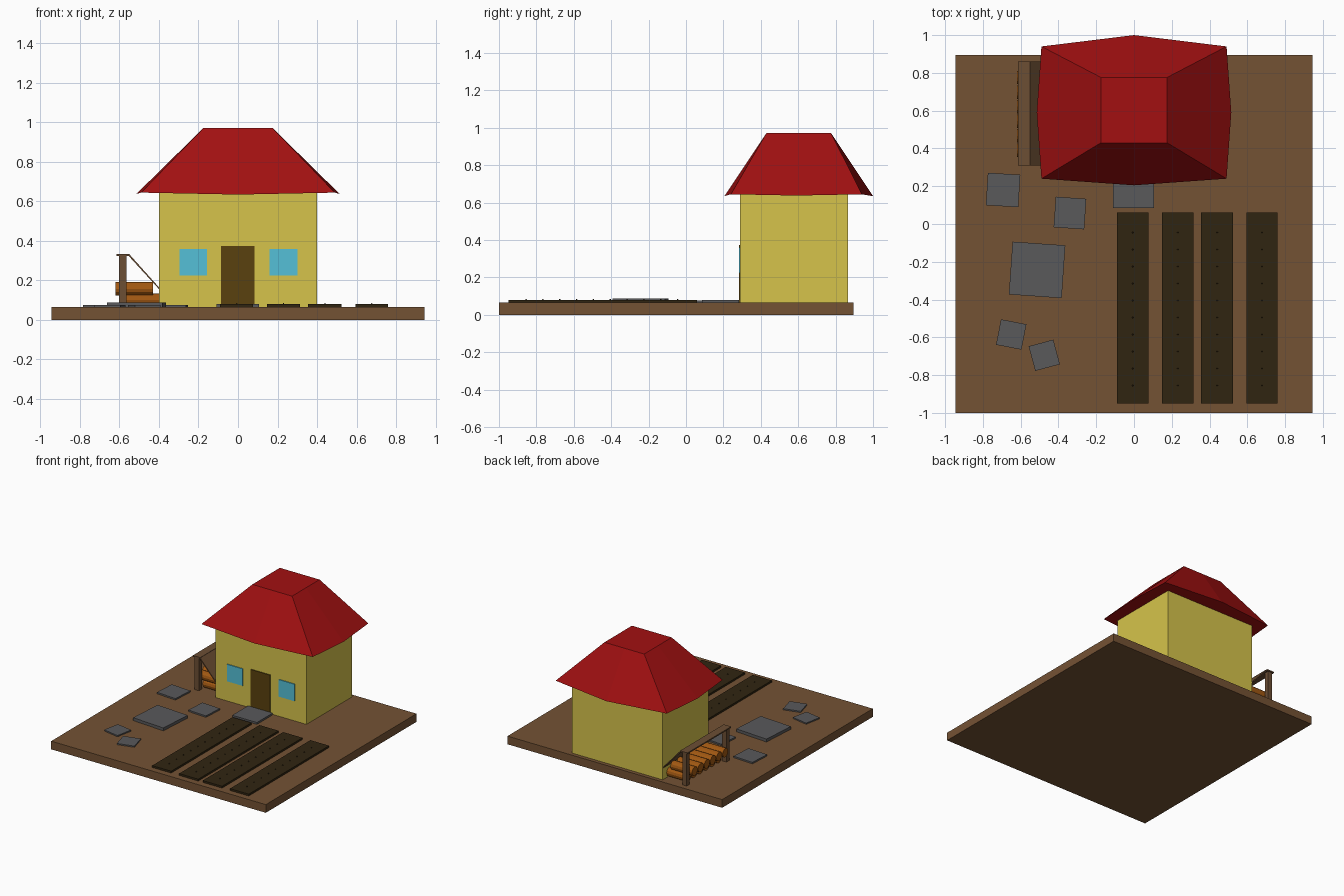
import bpy, bmesh, math
from mathutils import Matrix

if "Cube" in bpy.data.objects:
    bpy.data.objects.remove(bpy.data.objects["Cube"])

def mat(name, r, g, b):
    m = bpy.data.materials.new(name)
    m.diffuse_color = (r, g, b, 1)
    m.use_nodes = True
    m.node_tree.nodes["Principled BSDF"].inputs["Base Color"].default_value = m.diffuse_color
    return m

EARTH = mat("earth", .175, .085, .034)
WALL = mat("yellow plaster", .67, .55, .07)
ROOF = mat("red roof", .36, .0052, .0056)
DOOR = mat("dark wood", .10, .053, .0044)
GLASS = mat("blue glass", .09, .53, .68)
SOIL = mat("dark soil", .03, .018, .0056)
STONE = mat("grey stone", .10, .10, .105)
LOG = mat("orange log", .36, .098, .006)
TIMBER = mat("timber", .15, .077, .034)

def finish(bm, name, material):
    bmesh.ops.recalc_face_normals(bm, faces=bm.faces)
    me = bpy.data.meshes.new(name)
    bm.to_mesh(me)
    bm.free()
    me.materials.append(material)
    ob = bpy.data.objects.new(name, me)
    bpy.context.collection.objects.link(ob)
    return ob

def box(name, material, x, y, z, turn=0):
    """Box from (min, max) ranges, optionally turned about its own centre."""
    bm = bmesh.new()
    bmesh.ops.create_cube(bm, size=1)
    bm.transform(Matrix.Diagonal((x[1] - x[0], y[1] - y[0], z[1] - z[0], 1)))
    ob = finish(bm, name, material)
    ob.location = [(a + b) / 2 for a, b in (x, y, z)]
    ob.rotation_euler.z = math.radians(turn)
    return ob

G = 0.065  # ground level

# Ground slab and house body
box("ground", EARTH, (-.945, .945), (-1, .895), (0, G))
box("house_walls", WALL, (-.4, .4), (.29, .865), (G - .01, .643))

# Hipped roof: eaves bow outwards at the middle of each side
eaves = [(-.49, .24, .645), (0, .205, .635), (.49, .24, .645), (.515, .59, .638),
         (.49, .94, .645), (0, 1.0, .635), (-.49, .94, .645), (-.515, .59, .638)]
bm = bmesh.new()
low = [bm.verts.new(p) for p in eaves]
top = []
for i, (x, y, z) in enumerate(eaves):
    sx, sy = (x > .1) - (x < -.1), (y > .65) - (y < .55)
    top.append(bm.verts.new((sx * .175, .603 + sy * .173, .972)))
for i in range(8):
    j = (i + 1) % 8
    bm.faces.new((low[i], low[j], top[j], top[i]))
bm.faces.new(top)
bm.faces.new(low[::-1])
finish(bm, "roof", ROOF)

# Door, windows and doorstep
box("door", DOOR, (-.086, .084), (.283, .2915), (G, .375))
box("window_left", GLASS, (-.296, -.157), (.283, .2915), (.225, .36))
box("window_right", GLASS, (.16, .3), (.283, .2915), (.225, .36))
box("doorstep", STONE, (-.11, .107), (.085, .283), (G - .01, .08))

# Garden beds with a row of tiny soil bumps
for n, (a, b) in enumerate([(-.09, .077), (.147, .315), (.355, .525), (.595, .76)]):
    box(f"garden_bed_{n}", SOIL, (a, b), (-.95, .06), (G - .01, .08))
    bm = bmesh.new()
    for k in range(10):
        loc = Matrix.Translation(((a + b) / 2, -.045 - k * .09, .082))
        bmesh.ops.create_cone(bm, cap_ends=True, segments=6, radius1=.005,
                              radius2=.002, depth=.008, matrix=loc)
    finish(bm, f"seed_bumps_{n}", SOIL)

# Stepping stones: centre x, y, size, top height, turn
for n, (x, y, s, h, t) in enumerate([(-.693, .18, .172, .077, -3.5), (-.339, .058, .162, .077, -4),
                                     (-.513, -.243, .28, .088, -4), (-.65, -.585, .137, .075, -11),
                                     (-.475, -.695, .135, .075, 15)]):
    box(f"stepping_stone_{n}", STONE, (x - s / 2, x + s / 2), (y - s / 2, y + s / 2), (G - .01, h), t)

# Wood store: posts, top beam and thin sheet sloping to the wall
for n, y in enumerate((.315, .815)):
    box(f"store_post_{n}", TIMBER, (-.603, -.565), (y, y + .038), (G - .01, .328))
box("store_beam", TIMBER, (-.615, -.55), (.31, .86), (.325, .335))
bm = bmesh.new()
ends = [[bm.verts.new((x, y, z)) for x, z in
         ((-.552, .335), (-.398, .163), (-.398, .154), (-.556, .327))] for y in (.31, .86)]
for i in range(4):
    j = (i + 1) % 4
    bm.faces.new((ends[0][i], ends[0][j], ends[1][j], ends[1][i]))
bm.faces.new(ends[0])
bm.faces.new(ends[1])
finish(bm, "store_sheet", TIMBER)

# Two stacked rows of logs lying across the store
for row, (x0, x1, z, y0) in enumerate([(-.565, -.40, .1, .395), (-.62, -.43, .158, .39)]):
    bm = bmesh.new()
    for k in range(6):
        m = Matrix.Translation(((x0 + x1) / 2, y0 + k * .077, z)) @ Matrix.Rotation(math.pi / 2, 4, 'Y')
        bmesh.ops.create_cone(bm, cap_ends=True, segments=12, radius1=.035,
                              radius2=.035, depth=x1 - x0, matrix=m)
    finish(bm, f"log_row_{row}", LOG)
